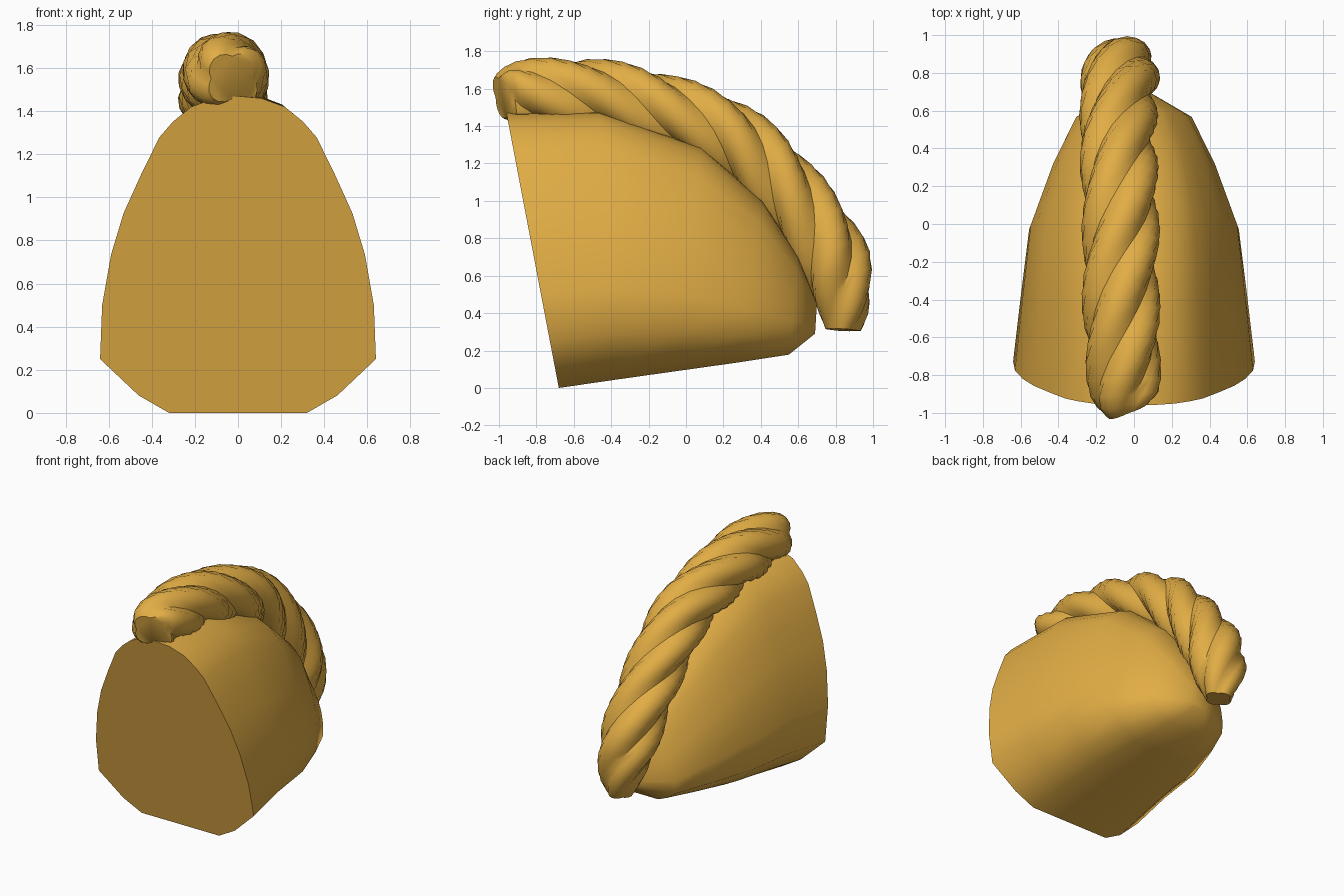
import bpy, bmesh, math
from mathutils import Vector

if "Cube" in bpy.data.objects:
    bpy.data.objects.remove(bpy.data.objects["Cube"])

gold = bpy.data.materials.new("golden_blond")
gold.diffuse_color = (0.76, 0.42, 0.06, 1)
gold.use_nodes = True
gold.node_tree.nodes["Principled BSDF"].inputs["Base Color"].default_value = gold.diffuse_color


def loft(name, rings, angle):
    """Skin a list of closed rings and cap both ends."""
    bm = bmesh.new()
    vs = [[bm.verts.new(p) for p in r] for r in rings]
    n = len(vs[0])
    for a, b in zip(vs, vs[1:]):
        for i in range(n):
            j = (i + 1) % n
            bm.faces.new((a[i], a[j], b[j], b[i]))
    bm.faces.new(vs[0])
    bm.faces.new(vs[-1])
    bmesh.ops.recalc_face_normals(bm, faces=bm.faces)
    me = bpy.data.meshes.new(name)
    bm.to_mesh(me)
    bm.free()
    me.materials.append(gold)
    ob = bpy.data.objects.new(name, me)
    bpy.context.collection.objects.link(ob)
    bpy.ops.object.select_all(action='DESELECT')
    ob.select_set(True)
    bpy.context.view_layer.objects.active = ob
    bpy.ops.object.shade_smooth_by_angle(angle=math.radians(angle))
    return ob


# hair shell: one arched outline lofted front to back
half = [(.5, 0), (.72, .055), (1, .17), (.985, .34), (.92, .5), (.83, .63),
        (.70, .755), (.57, .87), (.47, .92), (.34, .966), (.17, .993)]
outline = half + [(0, 1)] + [(-u, v) for u, v in reversed(half)]
# bottom (y, z), top (y, z), half width
sections = [((-.68, 0), (-.96, 1.47), .64),
            ((-.37, .045), (-.47, 1.48), .60),
            ((-.05, .09), (.08, 1.29), .555),
            ((.27, .135), (.41, 1.00), .435),
            ((.55, .178), (.60, .70), .31),
            ((.69, .29), (.70, .45), .09)]
rings = []
for b, t, w in sections:
    b, t = Vector(b), Vector(t)
    rings.append([(u * w, *b.lerp(t, v)) for u, v in outline])
loft("hair_shell", rings, 60)

# braid: four-lobed rope twisted along a path; points are x, y, z, size
path = [(-.03, -.98, 1.555, .62), (-.05, -.90, 1.565, .9), (-.06, -.63, 1.565, 1),
        (-.07, -.37, 1.54, 1), (-.07, -.10, 1.47, 1), (-.07, .15, 1.38, 1),
        (-.08, .35, 1.24, 1), (-.08, .52, 1.06, 1), (-.08, .68, .86, 1),
        (-.07, .79, .65, 1), (-.05, .84, .45, .75), (-.04, .84, .31, .45)]
path = [Vector(p) for p in path]
STEPS, SIDES, PITCH = 3, 24, 1.55


def spline(i, t):
    p = [path[min(max(i + k, 0), len(path) - 1)] for k in (-1, 0, 1, 2)]
    return .5 * (2 * p[1] + (p[2] - p[0]) * t
                 + (2 * p[0] - 5 * p[1] + 4 * p[2] - p[3]) * t ** 2
                 + (3 * p[1] - p[0] - 3 * p[2] + p[3]) * t ** 3)


samples = [spline(i, k / STEPS) for i in range(len(path) - 1) for k in range(STEPS)]
samples.append(path[-1])
rings, dist = [], -.185
for i, s in enumerate(samples):
    prev, nxt = samples[max(i - 1, 0)], samples[min(i + 1, len(samples) - 1)]
    if i:
        dist += (s.xyz - prev.xyz).length
    tan = (nxt.xyz - prev.xyz).normalized()
    up = Vector((1, 0, 0)).cross(tan).normalized()
    right = tan.cross(up)
    twist = dist / PITCH * 2 * math.pi
    ring = []
    for k in range(SIDES):
        a = 2 * math.pi * k / SIDES
        r = (.165 + .045 * abs(math.cos(2 * a))) * s.w
        ring.append(s.xyz + r * (up * math.cos(a + twist) + right * math.sin(a + twist)))
    rings.append(ring)
loft("braid", rings, 45)
